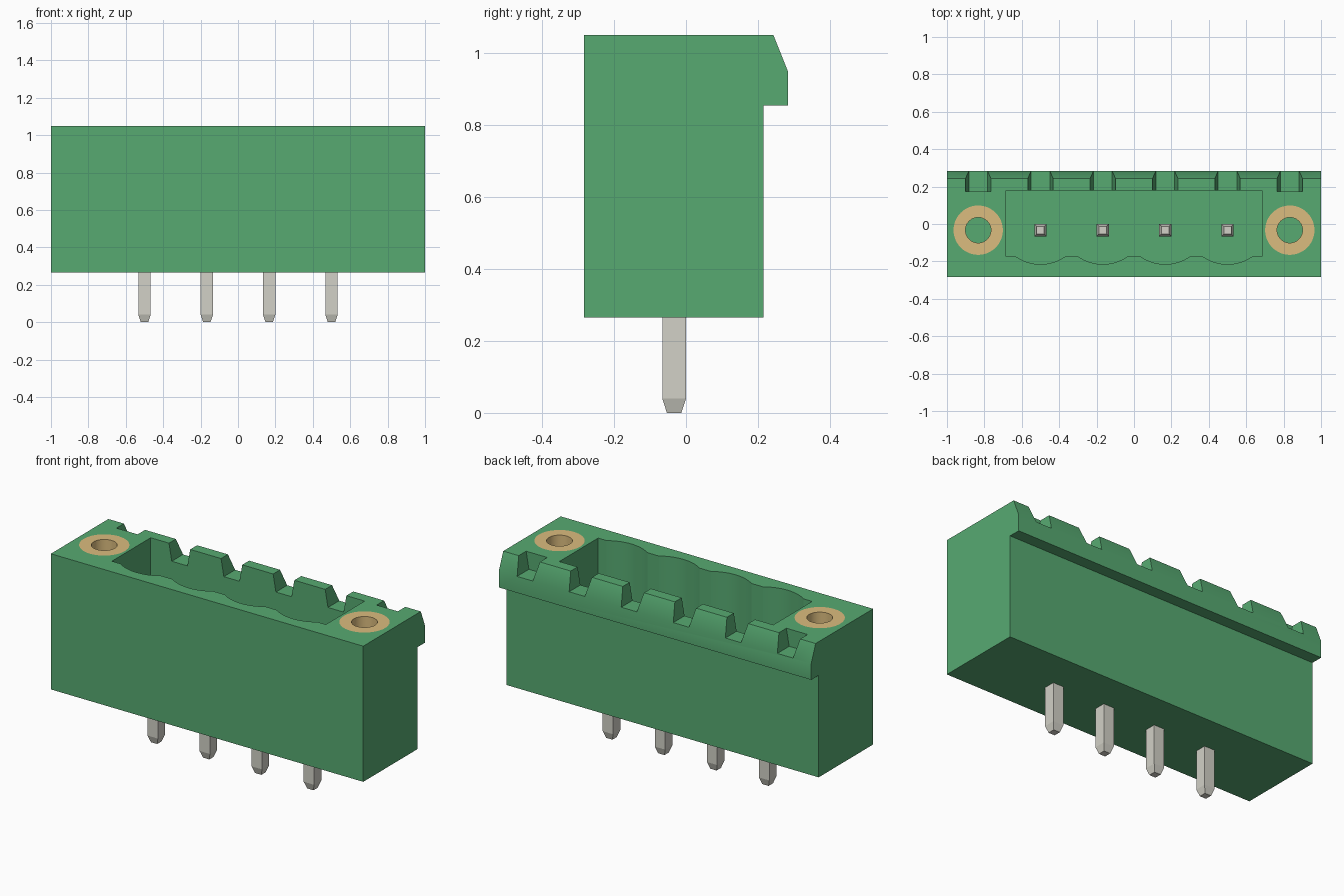
import bpy, bmesh, math
from mathutils import Vector

if "Cube" in bpy.data.objects:
    bpy.data.objects.remove(bpy.data.objects["Cube"], do_unlink=True)


def material(name, rgb):
    m = bpy.data.materials.new(name)
    m.use_nodes = True
    m.diffuse_color = (*rgb, 1)
    m.node_tree.nodes["Principled BSDF"].inputs["Base Color"].default_value = (*rgb, 1)
    return m


green = material("green plastic", (0.095, 0.40, 0.167))
brass = material("brass", (0.708, 0.504, 0.210))
tin = material("tin", (0.645, 0.638, 0.572))

TOP, BOTTOM, FLOOR = 1.05, 0.265, 0.47
PIN_Y = -0.033
PIN_X = [-0.5, -0.1667, 0.1667, 0.5]
NUT_X, NUT_R, HOLE_R, NUT_DEPTH = 0.833, 0.132, 0.068, 0.5


def finish(name, bm, mat):
    bmesh.ops.recalc_face_normals(bm, faces=bm.faces)
    mesh = bpy.data.meshes.new(name)
    bm.to_mesh(mesh)
    bm.free()
    mesh.materials.append(mat)
    ob = bpy.data.objects.new(name, mesh)
    bpy.context.collection.objects.link(ob)
    return ob


def prism(name, points, direction, mat):
    """Extrude a closed outline along a direction."""
    bm = bmesh.new()
    face = bm.faces.new([bm.verts.new(p) for p in points])
    new = bmesh.ops.extrude_face_region(bm, geom=[face])["geom"]
    verts = [v for v in new if isinstance(v, bmesh.types.BMVert)]
    bmesh.ops.translate(bm, verts=verts, vec=Vector(direction))
    return finish(name, bm, mat)


def circle(x, r, z, n=48):
    return [(x + r * math.cos(2 * math.pi * i / n),
             PIN_Y + r * math.sin(2 * math.pi * i / n), z) for i in range(n)]


def cut(target, cutter):
    cutter.hide_render = True
    mod = target.modifiers.new("cut", "BOOLEAN")
    mod.operation, mod.solver, mod.object = "DIFFERENCE", "EXACT", cutter
    bpy.context.view_layer.objects.active = target
    bpy.ops.object.modifier_apply(modifier=mod.name)
    bpy.data.objects.remove(cutter, do_unlink=True)


def smooth(ob):
    bpy.ops.object.select_all(action="DESELECT")
    ob.select_set(True)
    bpy.context.view_layer.objects.active = ob
    bpy.ops.object.shade_smooth_by_angle(angle=math.radians(25))


# Housing with the latching lip along the back
side = [(-0.283, BOTTOM), (0.215, BOTTOM), (0.215, 0.855),
        (0.283, 0.855), (0.283, 0.95), (0.243, TOP), (-0.283, TOP)]
housing = prism("housing", [(-1, y, z) for y, z in side], (2, 0, 0), green)

# Plug cavity with a scalloped front wall
outline = [(0.685, 0.18, FLOOR), (-0.685, 0.18, FLOOR), (-0.685, -0.175, FLOOR)]
half, sag = 0.13, 0.04
radius = (half ** 2 + sag ** 2) / (2 * sag)
spread = math.asin(half / radius)
for x in PIN_X:
    for i in range(17):
        a = spread * (i / 8 - 1)
        outline.append((x + radius * math.sin(a),
                        -0.175 - sag + radius * (1 - math.cos(a)), FLOOR))
outline.append((0.685, -0.175, FLOOR))
cut(housing, prism("cavity_cutter", outline, (0, 0, 1), green))

# Tapered notches through the lip
for x in [-NUT_X] + PIN_X + [NUT_X]:
    notch = [(x - 0.05, 0.175, 0.95), (x + 0.05, 0.175, 0.95),
             (x + 0.068, 0.175, TOP), (x + 0.068, 0.175, TOP + 0.1),
             (x - 0.068, 0.175, TOP + 0.1), (x - 0.068, 0.175, TOP)]
    cut(housing, prism("notch_cutter", notch, (0, 0.3, 0), green))

# Threaded inserts in blind holes at both ends
for label, x in (("right", -NUT_X), ("left", NUT_X)):
    base = TOP - NUT_DEPTH
    cut(housing, prism("hole_cutter", circle(x, NUT_R, base), (0, 0, 1), green))
    insert = prism(label + "_insert", circle(x, NUT_R, base), (0, 0, NUT_DEPTH), brass)
    cut(insert, prism("bore_cutter", circle(x, HOLE_R, base - 0.1), (0, 0, 1), brass))
    smooth(insert)
smooth(housing)

# Square contact pins, tapered at both ends
for n, x in enumerate(PIN_X):
    bm = bmesh.new()
    rings = []
    for z, r in ((0, 0.02), (0.04, 0.033), (0.76, 0.033), (0.8, 0.02)):
        rings.append([bm.verts.new((x + sx * r, PIN_Y + sy * r, z))
                      for sx, sy in ((-1, -1), (1, -1), (1, 1), (-1, 1))])
    for lo, hi in zip(rings, rings[1:]):
        for i in range(4):
            j = (i + 1) % 4
            bm.faces.new((lo[i], lo[j], hi[j], hi[i]))
    bm.faces.new(rings[0])
    bm.faces.new(rings[-1])
    finish("pin_%d" % (n + 1), bm, tin)
